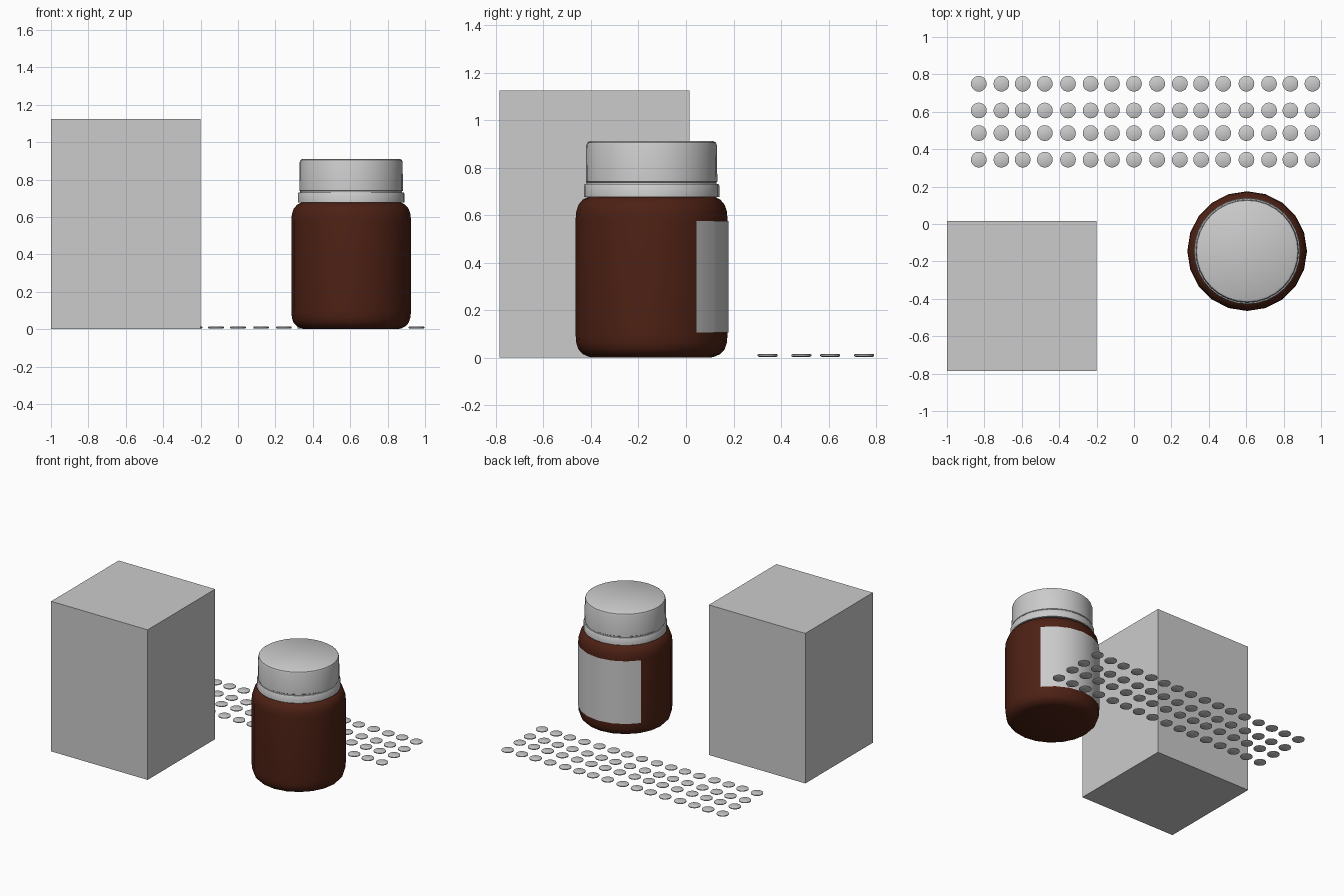
import bpy, bmesh, math

if "Cube" in bpy.data.objects:
    bpy.data.objects.remove(bpy.data.objects["Cube"])

BOTTLE = (0.605, -0.145)
SIDES = 20


def finish(bm, name, loc=(0, 0, 0), color=None, smooth=True):
    bmesh.ops.recalc_face_normals(bm, faces=bm.faces)
    me = bpy.data.meshes.new(name)
    bm.to_mesh(me)
    bm.free()
    ob = bpy.data.objects.new(name, me)
    ob.location = loc
    bpy.context.collection.objects.link(ob)
    if color:
        mat = bpy.data.materials.new(name + "_material")
        mat.diffuse_color = color
        mat.use_nodes = True
        mat.node_tree.nodes["Principled BSDF"].inputs["Base Color"].default_value = mat.diffuse_color
        me.materials.append(mat)
    if smooth:
        bpy.ops.object.select_all(action='DESELECT')
        ob.select_set(True)
        bpy.context.view_layer.objects.active = ob
        bpy.ops.object.shade_smooth_by_angle(angle=math.radians(35))
    return ob


def lathe(bm, profile, sides, cx=0, cy=0):
    """Closed solid of revolution from (radius, z) pairs."""
    rings = [[bm.verts.new((cx + r * math.cos(2 * math.pi * i / sides),
                            cy + r * math.sin(2 * math.pi * i / sides), z))
              for i in range(sides)] for r, z in profile]
    for a, b in zip(rings, rings[1:]):
        for i in range(sides):
            j = (i + 1) % sides
            bm.faces.new((a[i], a[j], b[j], b[i]))
    bm.faces.new(rings[0][::-1])
    bm.faces.new(rings[-1])


# carton
bm = bmesh.new()
bmesh.ops.create_cube(bm, size=1)
bmesh.ops.scale(bm, vec=(0.8, 0.8, 1.125), verts=bm.verts)
finish(bm, "carton", (-0.6, -0.385, 0.5625), smooth=False)

# brown bottle body with rounded base and shoulder
bm = bmesh.new()
lathe(bm, [(0.25, 0.0), (0.265, 0.004), (0.29, 0.015), (0.308, 0.035), (0.317, 0.062),
           (0.32, 0.1), (0.32, 0.58), (0.317, 0.615), (0.308, 0.643), (0.29, 0.665),
           (0.265, 0.678), (0.25, 0.68)], SIDES)
finish(bm, "bottle_body", (*BOTTLE, 0), (0.075, 0.015, 0.007, 1))

# cap with tamper ring and groove
bm = bmesh.new()
lathe(bm, [(0.285, 0.677), (0.285, 0.725), (0.281, 0.731), (0.273, 0.731), (0.273, 0.738),
           (0.277, 0.741), (0.275, 0.893), (0.271, 0.905), (0.261, 0.911)], 32)
finish(bm, "cap", (*BOTTLE, 0))

# label wrapped round the back, six facets wide
bm = bmesh.new()
step = 2 * math.pi / SIDES
cols = []
for i in range(-3, 4):
    a = math.pi / 2 + i * step
    cols.append([bm.verts.new((0.323 * math.cos(a), 0.323 * math.sin(a), z))
                 for z in (0.105, 0.575)])
for a, b in zip(cols, cols[1:]):
    bm.faces.new((a[0], b[0], b[1], a[1]))
finish(bm, "label", (*BOTTLE, 0))

# tablets: four groups of 4 x 4
bm = bmesh.new()
for group in range(4):
    for dx in (0, 0.121, 0.235, 0.353):
        for y in (0.344, 0.486, 0.607, 0.75):
            lathe(bm, [(0.036, 0.003), (0.042, 0.006), (0.042, 0.012), (0.037, 0.015)],
                  20, -0.83 + group * 0.477 + dx, y)
finish(bm, "tablets")
